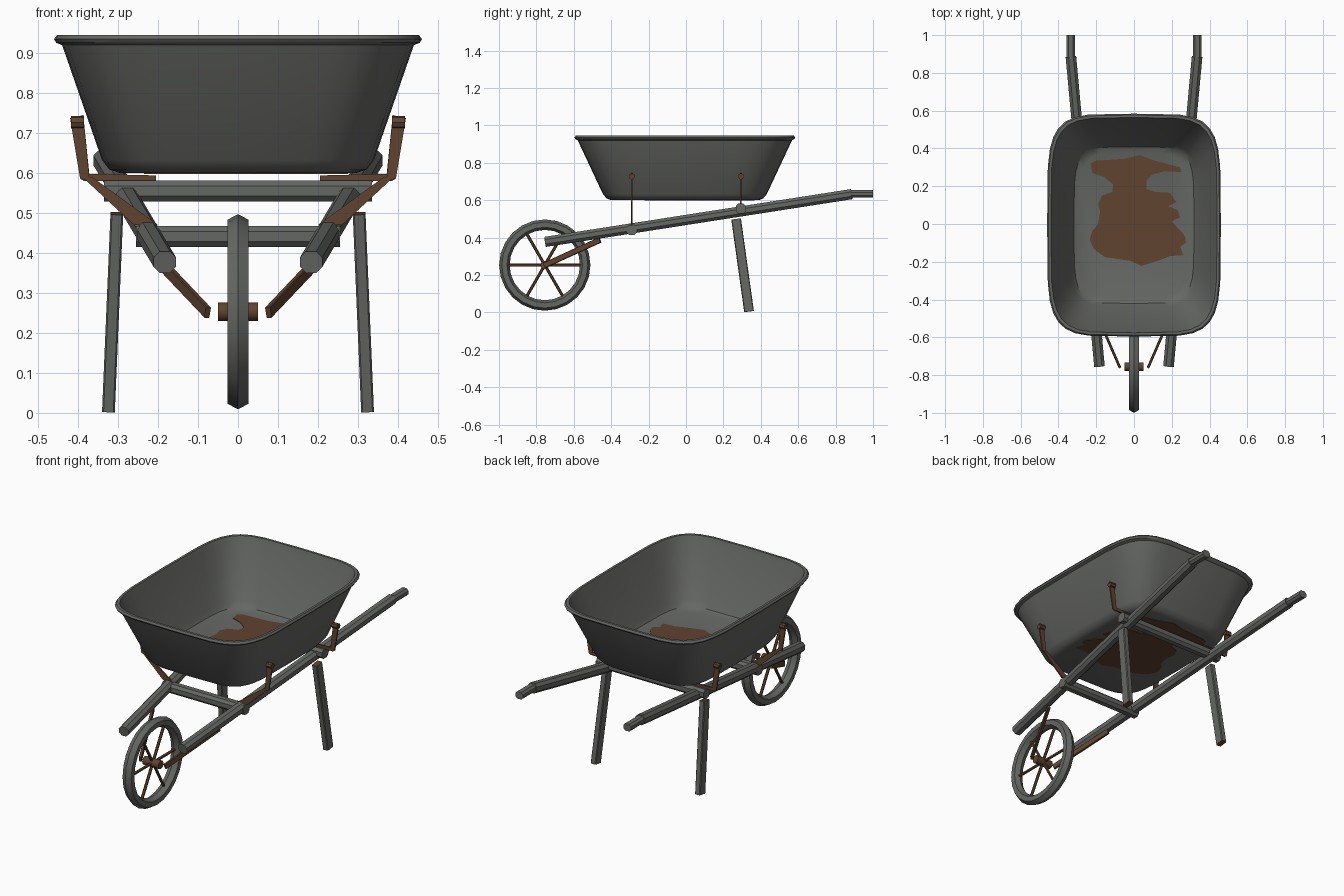
import bpy, bmesh, math
from mathutils import Vector

if "Cube" in bpy.data.objects:
    bpy.data.objects.remove(bpy.data.objects["Cube"])


def material(name, rgb):
    m = bpy.data.materials.new(name)
    m.diffuse_color = (*rgb, 1)
    m.use_nodes = True
    m.node_tree.nodes["Principled BSDF"].inputs["Base Color"].default_value = m.diffuse_color
    return m


GREY = material("grey_metal", (0.13, 0.136, 0.127))
RUST = material("rust_brown", (0.118, 0.056, 0.029))


def finish(name, bm, mats, smooth=False):
    bmesh.ops.recalc_face_normals(bm, faces=bm.faces[:])
    me = bpy.data.meshes.new(name)
    bm.to_mesh(me)
    bm.free()
    for m in mats:
        me.materials.append(m)
    ob = bpy.data.objects.new(name, me)
    bpy.context.collection.objects.link(ob)
    if smooth:
        bpy.ops.object.select_all(action='DESELECT')
        ob.select_set(True)
        bpy.context.view_layer.objects.active = ob
        bpy.ops.object.shade_smooth_by_angle(angle=math.radians(35))
    return ob


def loft(bm, rings, closed=False):
    """Bridge rings of points; cap both ends unless the rings form a loop."""
    vs = [[bm.verts.new(p) for p in r] for r in rings]
    n = len(vs[0])
    for i in range(len(vs) if closed else len(vs) - 1):
        a, b = vs[i], vs[(i + 1) % len(vs)]
        for j in range(n):
            bm.faces.new((a[j], a[(j + 1) % n], b[(j + 1) % n], b[j]))
    caps = [] if closed else [bm.faces.new(vs[0]), bm.faces.new(vs[-1])]
    return caps


def chamfered(w, h, c):
    w, h = w / 2, h / 2
    return [(w - c, -h), (w, -h + c), (w, h - c), (w - c, h),
            (-w + c, h), (-w, h - c), (-w, -h + c), (-w + c, -h)]


def circle(r, n):
    return [(r * math.cos(2 * math.pi * i / n), r * math.sin(2 * math.pi * i / n)) for i in range(n)]


def beam(name, a, b, profile, mat, up=(0, 0, 1), rust_ends=False, smooth=False):
    a, b = Vector(a), Vector(b)
    d = (b - a).normalized()
    side = d.cross(Vector(up)).normalized()
    top = side.cross(d)
    bm = bmesh.new()
    caps = loft(bm, [[p + side * u + top * v for u, v in profile] for p in (a, b)])
    if rust_ends:
        for f in caps:
            f.material_index = 1
    return finish(name, bm, [mat, RUST] if rust_ends else [mat], smooth)


def plate(name, outline, axis, lo, hi, mat):
    """Flat outline thickened along z or y."""
    bm = bmesh.new()
    put = (lambda p, t: (p[0], p[1], t)) if axis == 'z' else (lambda p, t: (p[0], t, p[1]))
    caps = loft(bm, [[put(p, t) for p in outline] for t in (lo, hi)])
    bmesh.ops.triangulate(bm, faces=caps)
    return finish(name, bm, [mat])


# Tray: rounded-rectangle rings from the underside, over the lip, to the floor
def tray_ring(z, hx, hy, n=32, power=5.0):
    pts = []
    for i in range(n):
        t = 2 * math.pi * i / n
        c, s = math.cos(t), math.sin(t)
        c, s = (0 if abs(v) < 1e-6 else v for v in (c, s))
        pts.append((math.copysign(abs(c) ** (2 / power), c) * hx,
                    math.copysign(abs(s) ** (2 / power), s) * hy - 0.006, z))
    return pts


bm = bmesh.new()
loft(bm, [tray_ring(*r) for r in (
    (0.600, 0.295, 0.395), (0.609, 0.322, 0.418), (0.632, 0.340, 0.438),
    (0.920, 0.440, 0.573), (0.926, 0.455, 0.585), (0.935, 0.460, 0.590),
    (0.945, 0.453, 0.583), (0.945, 0.440, 0.570), (0.920, 0.430, 0.563),
    (0.650, 0.336, 0.433), (0.622, 0.318, 0.415), (0.610, 0.285, 0.385))])
finish("tray", bm, [GREY], True)

# Rust patch showing on both faces of the tray floor
patch = [(-.23, .32), (-.2, .335), (-.05, .345), (.03, .365), (.11, .335), (.245, .30),
         (.25, .275), (.16, .28), (.095, .26), (.065, .23), (.065, .185), (.11, .17),
         (.19, .165), (.225, .115), (.18, .095), (.23, .075), (.245, .035), (.2, .015),
         (.24, -.03), (.27, -.065), (.275, -.1), (.245, -.12), (.26, -.165), (.19, -.17),
         (.14, -.19), (.04, -.222), (-.02, -.195), (-.155, -.175), (-.215, -.13),
         (-.235, -.08), (-.22, -.035), (-.19, 0), (-.18, .065), (-.19, .105),
         (-.17, .15), (-.115, .17), (-.11, .21), (-.16, .25), (-.22, .27)]
plate("rust_patch_inside", patch, 'z', 0.608, 0.613, RUST)
plate("rust_patch_underside", patch, 'z', 0.5975, 0.602, RUST)

# Rails, grips, legs, struts and tray brackets on both sides
for s, tag in ((-1, "left"), (1, "right")):
    beam("rail_" + tag, (s * .183, -.752, .377), (s * .334, .885, .632),
         chamfered(.056, .054, .015), GREY)
    beam("grip_" + tag, (s * .335, .87, .633), (s * .335, 1.0, .633),
         chamfered(.047, .04, .011), GREY)
    beam("leg_" + tag, (s * .303, .268, .499), (s * .324, .337, .005),
         chamfered(.032, .052, .004), GREY, up=(0, 1, 0), rust_ends=True)
    beam("wheel_strut_" + tag, (s * .076, -.757, .251), (s * .205, -.46, .387),
         chamfered(.014, .030, .002), RUST)
    front = [(.20, .470), (.26, .470), (.382, .583), (.395, .586), (.420, .737),
             (.387, .745), (.372, .590), (.362, .588)]
    rear = [(.205, .580), (.385, .580), (.395, .586), (.420, .737),
            (.387, .745), (.372, .598), (.205, .594)]
    for y, outline, where in ((-.289, front, "front"), (.294, rear, "rear")):
        plate(f"tray_bracket_{where}_{tag}", [(s * x, z) for x, z in outline], 'y',
              y - .004, y + .004, RUST)
        beam(f"bracket_bolt_{where}_{tag}", (s * .385, y, .727), (s * .418, y, .727),
             circle(.016, 8), RUST)

# Crossbars
beam("front_crossbar", (-.255, -.289, .441), (.255, -.289, .441), chamfered(.056, .053, .014), GREY)
beam("rear_crossbar", (-.335, .294, .555), (.335, .294, .555), chamfered(.056, .053, .014), GREY)

# Wheel: six-sided tyre section, axle and spokes
CY, CZ = -.755, .253
bm = bmesh.new()
rings = []
for i in range(24):
    a = 2 * math.pi * i / 24
    rings.append([(v * 1.1, CY + (.216 + u) * math.cos(a), CZ + (.216 + u) * math.sin(a))
                  for u, v in circle(.028, 6)])
loft(bm, rings, closed=True)
finish("tyre", bm, [GREY], True)
beam("axle", (-.05, CY, CZ), (.05, CY, CZ), circle(.023, 12), RUST, smooth=True)
for i in range(6):
    a = math.pi * i / 3
    beam(f"spoke_{i + 1}", (0, CY, CZ),
         (0, CY + .198 * math.cos(a), CZ + .198 * math.sin(a)),
         circle(.008, 6), RUST, up=(1, 0, 0))
